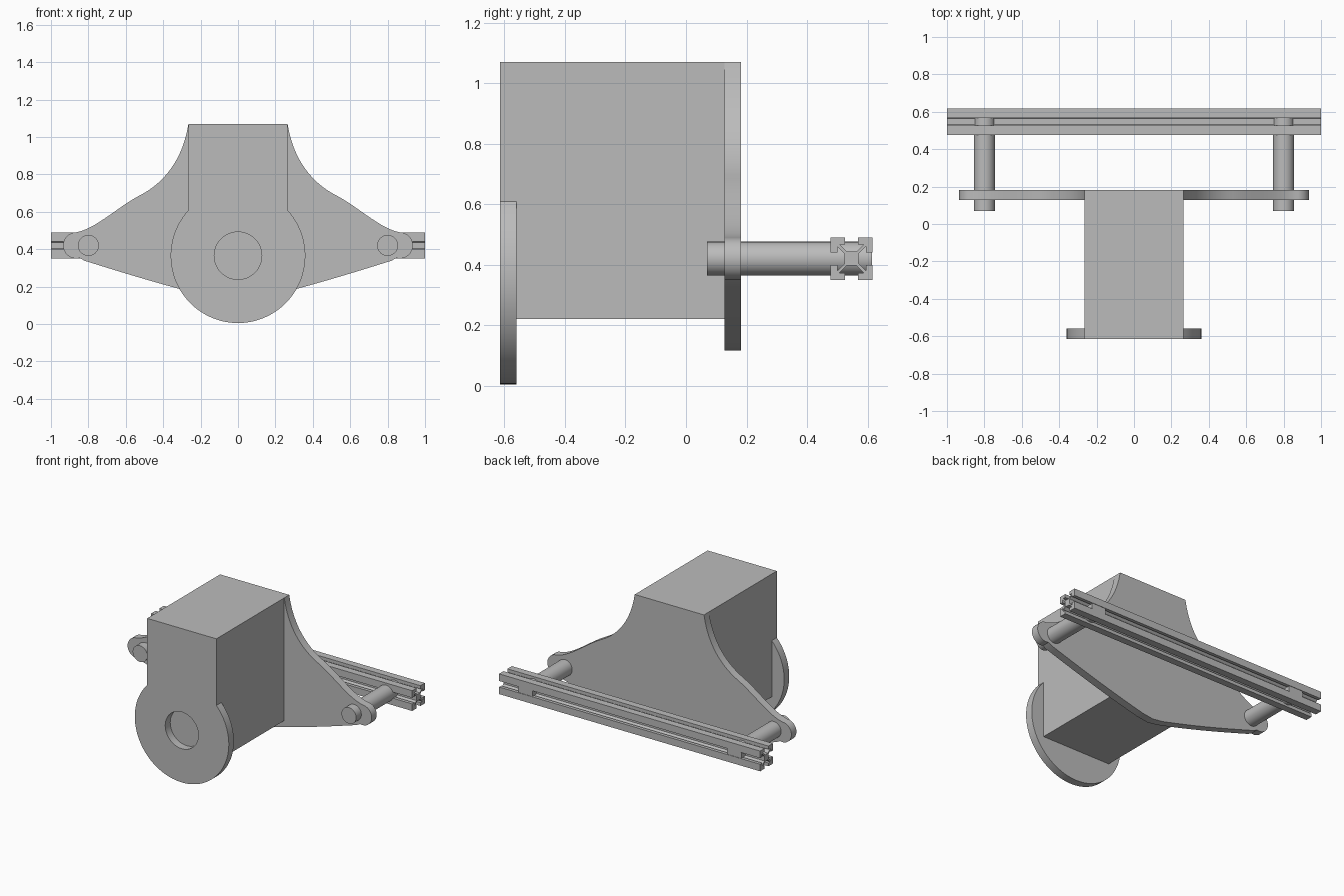
import bpy, bmesh
from math import sin, cos, radians, sqrt, degrees, atan2
from mathutils import Vector
from mathutils.geometry import interpolate_bezier

cube = bpy.data.objects.get("Cube")
if cube:
    bpy.data.objects.remove(cube, do_unlink=True)

grey = bpy.data.materials.new("plain_grey")
grey.use_nodes = True
colour = (0.5, 0.5, 0.5, 1)
grey.diffuse_color = colour
grey.node_tree.nodes["Principled BSDF"].inputs["Base Color"].default_value = colour


def arc(cx, cz, r, start, end, steps):
    """Points on an arc, angles in degrees."""
    angles = [radians(start + (end - start) * i / steps) for i in range(steps + 1)]
    return [(cx + r * cos(a), cz + r * sin(a)) for a in angles]


def bezier(a, b, c, d, steps=14):
    pts = interpolate_bezier(*[Vector((*p, 0)) for p in (a, b, c, d)], steps)
    return [(p.x, p.y) for p in pts]


def prism(name, loops, start, end, axis="y"):
    """Fill closed outlines (later loops are holes) and extrude along an axis."""
    bm = bmesh.new()
    place = (lambda u, v: (u, start, v)) if axis == "y" else (lambda u, v: (start, u, v))
    edges = []
    for loop in loops:
        verts = [bm.verts.new(place(u, v)) for u, v in loop]
        edges += [bm.edges.new((verts[i - 1], verts[i])) for i in range(len(verts))]
    bmesh.ops.triangle_fill(bm, edges=edges, use_beauty=True)
    solid = bmesh.ops.extrude_face_region(bm, geom=bm.faces[:])
    moved = [g for g in solid["geom"] if isinstance(g, bmesh.types.BMVert)]
    step = Vector((0, end - start, 0)) if axis == "y" else Vector((end - start, 0, 0))
    bmesh.ops.translate(bm, verts=moved, vec=step)
    bmesh.ops.recalc_face_normals(bm, faces=bm.faces[:])
    mesh = bpy.data.meshes.new(name)
    bm.to_mesh(mesh)
    bm.free()
    mesh.materials.append(grey)
    obj = bpy.data.objects.new(name, mesh)
    bpy.context.collection.objects.link(obj)
    bpy.ops.object.select_all(action="DESELECT")
    obj.select_set(True)
    bpy.context.view_layer.objects.active = obj
    bpy.ops.object.shade_smooth_by_angle(angle=radians(30))
    return obj


HALF, TOP, HUB_Z, HUB_R = 0.265, 1.07, 0.365, 0.36
FRONT, PLATE_BACK, FLANGE_FRONT, FLANGE_BACK = -0.615, -0.56, 0.127, 0.182

# Front plate: round disc merging into the square housing, with a shallow round recess
join = degrees(atan2(sqrt(HUB_R ** 2 - HALF ** 2), HALF))
keyhole = [(HALF, TOP), (-HALF, TOP)] + arc(0, HUB_Z, HUB_R, 180 - join, 360 + join, 72)
recess = arc(0, HUB_Z, 0.127, 0, 352.5, 47)
prism("front_plate", [keyhole, recess], FRONT, PLATE_BACK)

# Housing block
block = [(-HALF, 0.22), (HALF, 0.22), (HALF, TOP), (-HALF, TOP)]
prism("housing", [block], PLATE_BACK, FLANGE_FRONT)

# Rear flange: half outline from top to bottom, mirrored
side = bezier((HALF, TOP), (0.30, 0.85), (0.42, 0.74), (0.53, 0.685))
side += bezier((0.53, 0.685), (0.65, 0.62), (0.76, 0.51), (0.865, 0.49))[1:]
side += arc(0.865, 0.42, 0.07, 90, -105, 20)[1:]
side += bezier((0.82, 0.338), (0.65, 0.285), (0.4, 0.205), (0.08, 0.128))
flange = side + [(0, 0.117)] + [(-x, z) for x, z in reversed(side)]
prism("rear_flange", [flange], FLANGE_FRONT, FLANGE_BACK)

# Pegs joining the flange to the rail
for name, x in (("left_peg", 0.8), ("right_peg", -0.8)):
    prism(name, [arc(x, 0.42, 0.056, 0, 348.75, 31)], 0.07, 0.614)

# Slotted rail: one quarter of the section, turned four times
quarter = [(0.07, 0.07), (0.021, 0.07), (0.021, 0.047), (0.04, 0.047), (0.016, 0.023),
           (-0.016, 0.023), (-0.04, 0.047), (-0.021, 0.047), (-0.021, 0.07)]
section = []
for turn in range(4):
    c, s = round(cos(radians(90 * turn))), round(sin(radians(90 * turn)))
    section += [(0.547 + u * c - v * s, 0.42 + u * s + v * c) for u, v in quarter]
prism("slotted_rail", [section], -1, 1, axis="x")
